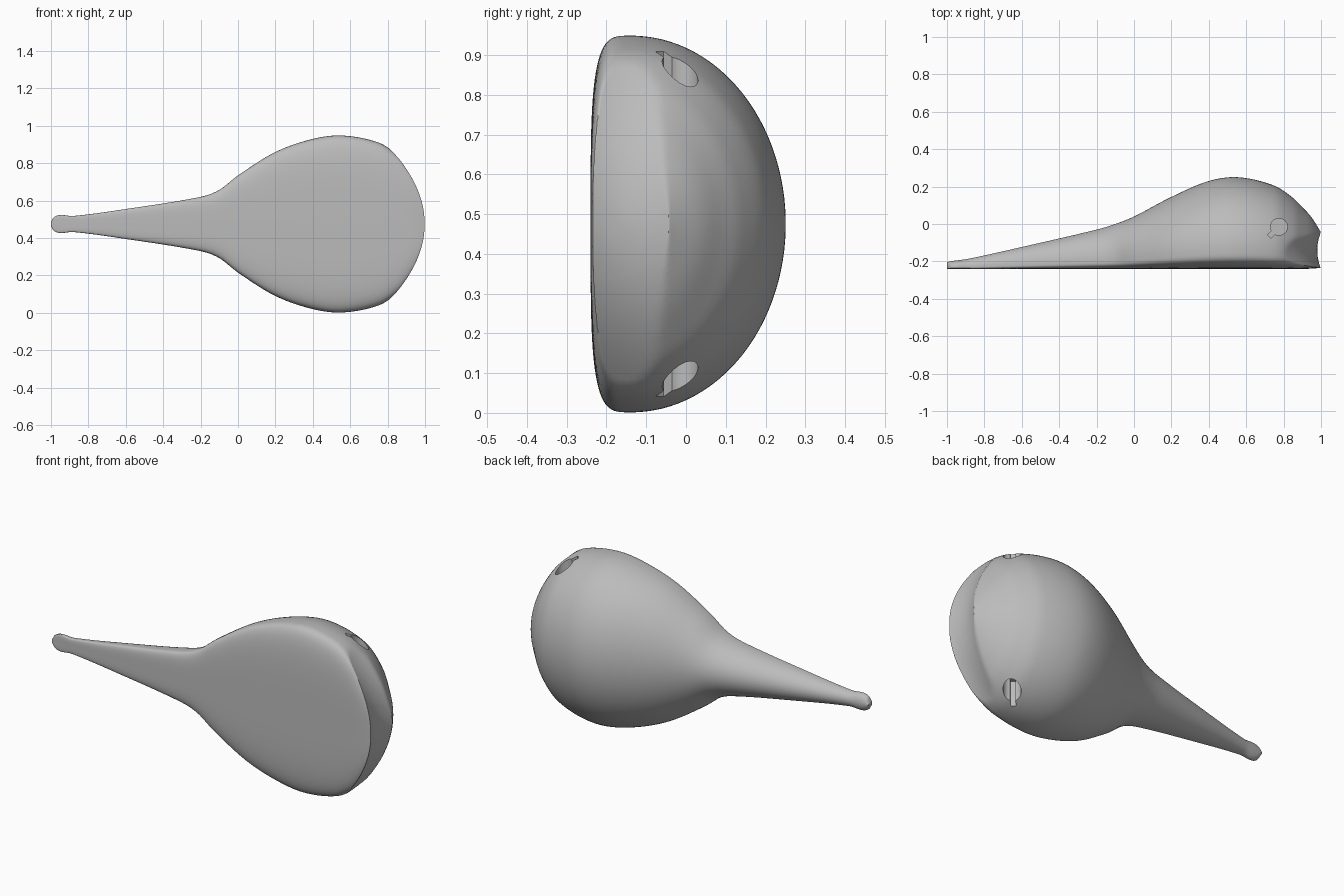
import bpy, bmesh, math

default = bpy.data.objects.get("Cube")
if default:
    bpy.data.objects.remove(default, do_unlink=True)

CENTRE, FRONT = 0.475, -0.24
SECTIONS, SIDES = 110, 112

# Stations along the body: x, half width, back of the dome
STATIONS = [
    (-1, .01, -.205), (-.985, .036, -.2), (-.95, .048, -.195), (-.88, .043, -.185),
    (-.6, .08, -.123), (-.2, .145, -.03), (-.1, .182, 0), (0, .26, .04),
    (.2, .385, .145), (.4, .455, .23), (.56, .473, .25), (.75, .436, .205),
    (.85, .372, .14), (.9, .315, .09), (.95, .24, .035), (1, .14, -.045),
]


def smooth_value(x, column):
    """Smooth curve through the stations."""
    last = len(STATIONS) - 1
    i = max(k for k in range(last) if STATIONS[k][0] <= x + 1e-6)

    def slope(k):
        a, b = STATIONS[max(k - 1, 0)], STATIONS[min(k + 1, last)]
        return (b[column] - a[column]) / (b[0] - a[0])

    a, b = STATIONS[i], STATIONS[i + 1]
    span = b[0] - a[0]
    t = (x - a[0]) / span
    return ((1 + 2 * t) * (1 - t) ** 2 * a[column] + t * (1 - t) ** 2 * span * slope(i)
            + t * t * (3 - 2 * t) * b[column] + t * t * (t - 1) * span * slope(i + 1))


def end_scoop(y, dz):
    """Hollowed, bowed surface that trims the blunt end."""
    hollow = max(0, 1 - ((y + .14) / .1) ** 2)
    return 1 - 1.06 * dz * dz - .02 * hollow


def section(x, scale=1):
    """Rounded dome above a flat face with soft corners."""
    width, back = smooth_value(x, 1), smooth_value(x, 2)
    front = FRONT + .006 * max(0, (x - .9) * 10) ** 2
    base = front + .21 * (back - front)
    points = []
    for k in range(SIDES):
        a = math.tau * (k + .5) / SIDES
        c, s = math.cos(a), math.sin(a)
        if s >= 0:
            dz, y = width * c, base + (back - base) * s
        else:
            dz = width * math.copysign(abs(c) ** .5, c)
            y = base - (base - front) * abs(s) ** .5
        y, dz = base + (y - base) * scale, dz * scale
        points.append((min(x, end_scoop(y, dz)), y, CENTRE + dz))
    return points


def make_object(name, bm, material):
    bmesh.ops.recalc_face_normals(bm, faces=bm.faces[:])
    mesh = bpy.data.meshes.new(name)
    bm.to_mesh(mesh)
    bm.free()
    mesh.materials.append(material)
    obj = bpy.data.objects.new(name, mesh)
    bpy.context.collection.objects.link(obj)
    return obj


grey = bpy.data.materials.new("plain_grey")
grey.use_nodes = True
colour = (.5, .5, .5, 1)
grey.diffuse_color = colour
grey.node_tree.nodes["Principled BSDF"].inputs["Base Color"].default_value = colour

# Body with its long tapering neck
bm = bmesh.new()
loops = [section(-math.cos(math.pi * i / SECTIONS)) for i in range(SECTIONS + 1)]
loops += [section(1, scale) for scale in (.8, .6, .4, .2)]
rings = [[bm.verts.new(p) for p in loop] for loop in loops]
for first, second in zip(rings, rings[1:]):
    for k in range(SIDES):
        n = (k + 1) % SIDES
        bm.faces.new((first[k], first[n], second[n], second[k]))
bm.faces.new(rings[0])
bm.faces.new(rings[-1])
body = make_object("body", bm, grey)

# Keyhole sockets on both flanks: a round bore and a narrow slot
cutters = []
for side in (-1, 1):
    z = CENTRE + side * .4
    bore = bmesh.new()
    bmesh.ops.create_cone(bore, cap_ends=True, segments=40, radius1=.045,
                          radius2=.045, depth=.22)
    bmesh.ops.translate(bore, verts=bore.verts[:], vec=(.775, -.015, z))
    cutters.append(make_object("bore_cutter", bore, grey))
    slot = bmesh.new()
    bmesh.ops.create_cube(slot, size=1)
    bmesh.ops.scale(slot, verts=slot.verts[:], vec=(.075, .027, .22))
    slot_obj = make_object("slot_cutter", slot, grey)
    slot_obj.location = (.75, -.04, z + side * .003)
    slot_obj.rotation_euler.z = math.radians(45)
    cutters.append(slot_obj)

bpy.context.view_layer.objects.active = body
body.select_set(True)
for cutter in cutters:
    cutter.hide_render = True
    cut = body.modifiers.new("socket", "BOOLEAN")
    cut.operation = "DIFFERENCE"
    cut.solver = "EXACT"
    cut.object = cutter
bpy.context.view_layer.update()
for cut in list(body.modifiers):
    bpy.ops.object.modifier_apply(modifier=cut.name)
for cutter in cutters:
    bpy.data.objects.remove(cutter, do_unlink=True)

bpy.ops.object.shade_smooth_by_angle(angle=math.radians(40))
